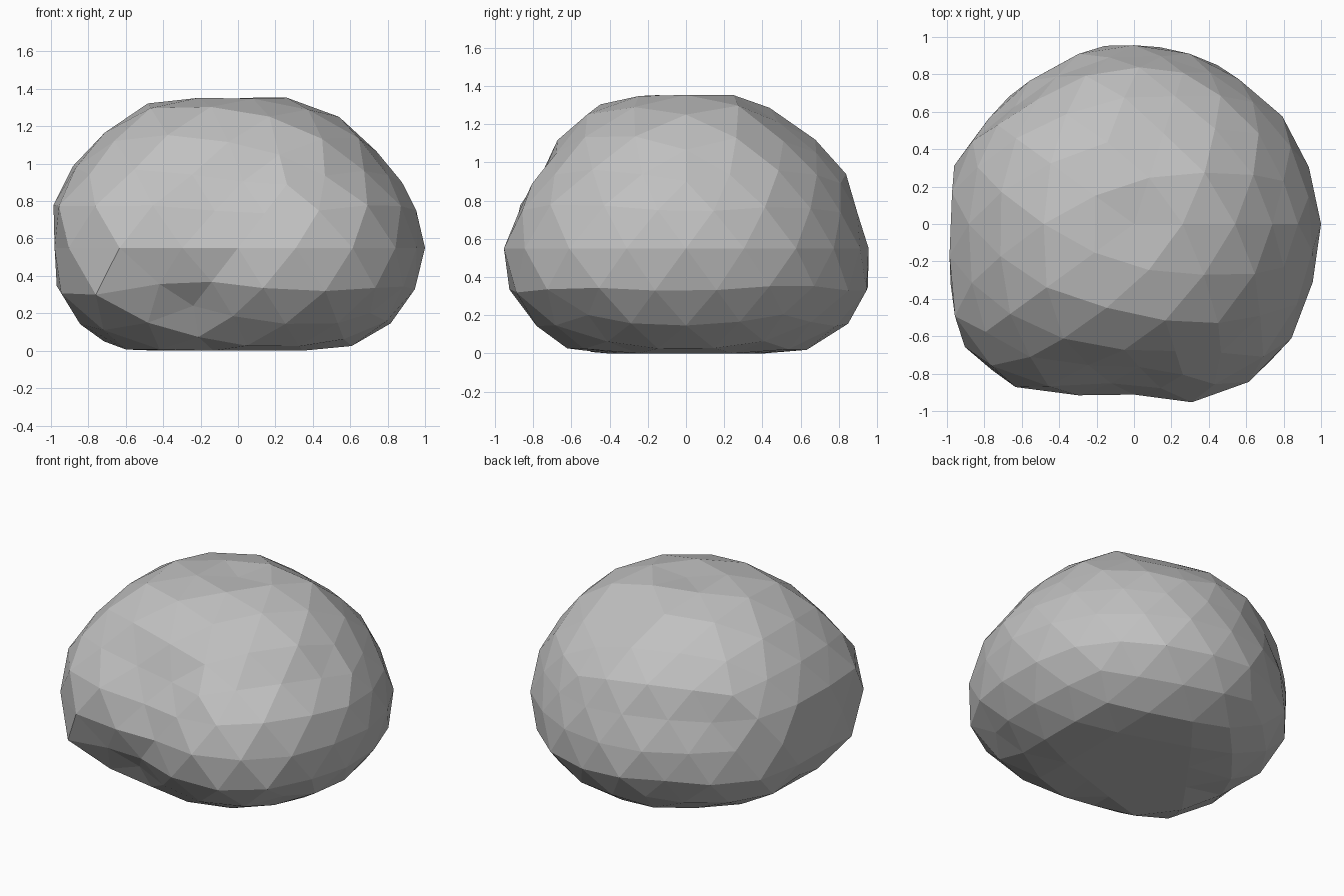
import bpy
import bmesh
import math
import random
from mathutils import Vector

if "Cube" in bpy.data.objects:
    bpy.data.objects.remove(bpy.data.objects["Cube"], do_unlink=True)

random.seed(4)
CENTRE = Vector((0, 0, 0.55))
SQUASH = 0.8

# Radius of each side, every 15 degrees from 45 below level up to the top
SIDES = {
    (1, 0): (0.78, 0.88, 0.99, 1.0, 0.98, 0.9, 0.91, 0.87, 0.84, 0.79),
    (-1, 0): (0.79, 0.92, 1.0, 1.0, 1.02, 0.98, 0.95, 0.9, 0.82, 0.79),
    (0, -1): (0.78, 0.89, 0.98, 0.98, 0.92, 0.85, 0.9, 0.88, 0.82, 0.79),
    (0, 1): (0.78, 0.9, 0.99, 0.96, 0.92, 0.92, 0.88, 0.87, 0.84, 0.79),
}
# Plan outline, every 15 degrees anticlockwise from +x
OUTLINE = (1.0, 0.98, 0.99, 0.98, 0.99, 1.0, 1.0, 1.0, 0.97, 0.98, 1.0, 1.01,
           0.98, 1.02, 1.11, 1.13, 1.07, 0.98, 0.93, 1.01, 1.05, 1.07, 1.04, 1.0)
# Hollows in the surface (negative depth swells): place, width, depth
DENTS = (
    ((-0.3, -0.8, 0.28), 0.22, 0.12),
    ((0.25, 0.55, 1.15), 0.18, 0.08),
    ((-0.72, 0.68, 0.68), 0.15, 0.05),
    ((0.68, -0.55, 0.1), 0.13, 0.06),
    ((-0.5, -0.45, 1.2), 0.25, -0.05),
)


def sample(values, t):
    i = max(0, min(int(t), len(values) - 2))
    f = max(0, min(t - i, 1))
    return values[i] * (1 - f) + values[i + 1] * f


def surface_point(d):
    flat = math.hypot(d.x, d.y)
    elevation = math.degrees(math.atan2(d.z, flat))
    azimuth = math.degrees(math.atan2(d.y, d.x)) % 360
    ux, uy = (d.x / flat, d.y / flat) if flat > 1e-4 else (1, 0)
    radius = sum(max(0, ux * x + uy * y) ** 2 * sample(row, (elevation + 45) / 15)
                 for (x, y), row in SIDES.items())
    bulge = sample(OUTLINE + OUTLINE[:1], azimuth / 15) - 1
    fade = max(0, 1 - max(0, abs(elevation) - 13) / 35)
    radius *= 1 + bulge * fade
    for place, width, depth in DENTS:
        gap = (d - (Vector(place) - CENTRE).normalized()).length
        radius -= depth * math.exp(-(gap / width) ** 2)
    radius += random.uniform(-0.008, 0.008)
    # Flat underside
    if d.z < 0:
        radius = min(radius, CENTRE.z / -d.z)
    return CENTRE + d * radius


# Faceted boulder
bm = bmesh.new()
bmesh.ops.create_icosphere(bm, subdivisions=3, radius=1)
for v in bm.verts:
    v.co = surface_point(Vector((v.co.x, v.co.y, v.co.z * SQUASH)).normalized())
mesh = bpy.data.meshes.new("boulder")
bm.to_mesh(mesh)
bm.free()
boulder = bpy.data.objects.new("boulder", mesh)
bpy.context.collection.objects.link(boulder)

# Plain stone colour
stone = bpy.data.materials.new("stone_grey")
stone.use_nodes = True
colour = (0.53, 0.53, 0.53, 1)
stone.diffuse_color = colour
stone.node_tree.nodes["Principled BSDF"].inputs["Base Color"].default_value = colour
mesh.materials.append(stone)
